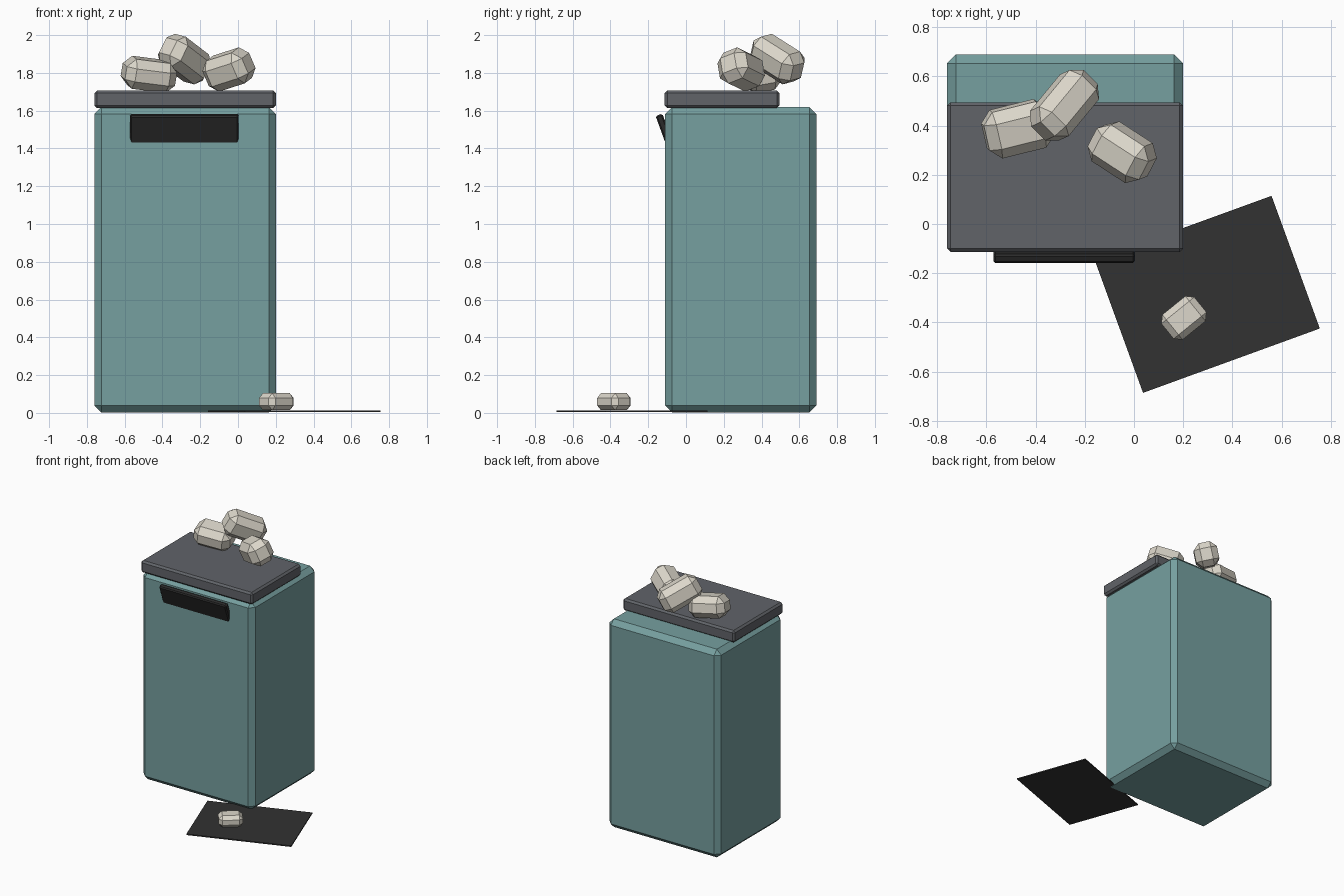
import bpy, bmesh
from math import radians
from mathutils import Euler, Matrix

if "Cube" in bpy.data.objects:
    bpy.data.objects.remove(bpy.data.objects["Cube"])


def material(name, srgb):
    m = bpy.data.materials.new(name)
    m.diffuse_color = (*[c ** 2.2 for c in srgb], 1)
    m.use_nodes = True
    m.node_tree.nodes["Principled BSDF"].inputs["Base Color"].default_value = m.diffuse_color
    return m


def chamfered_box(name, size, loc, mat, chamfer=0.0, rot=(0, 0, 0)):
    """Box with single-segment chamfered edges, rotated in degrees."""
    bm = bmesh.new()
    bmesh.ops.create_cube(bm, size=1, matrix=Matrix.Diagonal((*size, 1)))
    if chamfer:
        bmesh.ops.bevel(bm, geom=bm.edges[:], offset=chamfer, segments=1,
                        affect='EDGES', offset_type='OFFSET')
    me = bpy.data.meshes.new(name)
    bm.to_mesh(me)
    bm.free()
    me.materials.append(mat)
    ob = bpy.data.objects.new(name, me)
    ob.location = loc
    ob.rotation_euler = Euler([radians(a) for a in rot])
    bpy.context.collection.objects.link(ob)
    return ob


teal = material("teal", (0.46, 0.62, 0.62))
grey = material("lid_grey", (0.38, 0.39, 0.41))
black = material("black", (0.18, 0.18, 0.18))
dark = material("mat_dark", (0.21, 0.21, 0.21))
stone = material("stone", (0.86, 0.84, 0.79))

# Bin body, lid and tilted front handle
chamfered_box("bin_body", (0.96, 0.80, 1.618), (-0.28, 0.29, 0.811), teal, 0.037)
chamfered_box("bin_lid", (0.96, 0.608, 0.093), (-0.28, 0.191, 1.66), grey, 0.014)
chamfered_box("handle", (0.575, 0.038, 0.17), (-0.284, -0.114, 1.498), black, 0.008, (20, 0, 0))

# Thin mat on the floor
chamfered_box("floor_mat", (0.765, 0.574, 0.009), (0.298, -0.286, 0.009), dark, 0, (0, 0, 20))

# Chunky stones: size, centre, rotation (roll, pitch, yaw), chamfer
stones = [
    ((0.275, 0.195, 0.16), (-0.472, 0.387, 1.792), (10, 7, 14), 0.045),
    ((0.305, 0.172, 0.18), (-0.283, 0.483, 1.873), (12, 26, 50.5), 0.045),
    ((0.258, 0.178, 0.178), (-0.048, 0.292, 1.818), (20, -15, -33), 0.045),
    ((0.172, 0.131, 0.09), (0.203, -0.382, 0.059), (0, 0, 39), 0.026),
]
for i, (size, loc, rot, c) in enumerate(stones, 1):
    chamfered_box(f"stone_{i}", size, loc, stone, c, rot)
